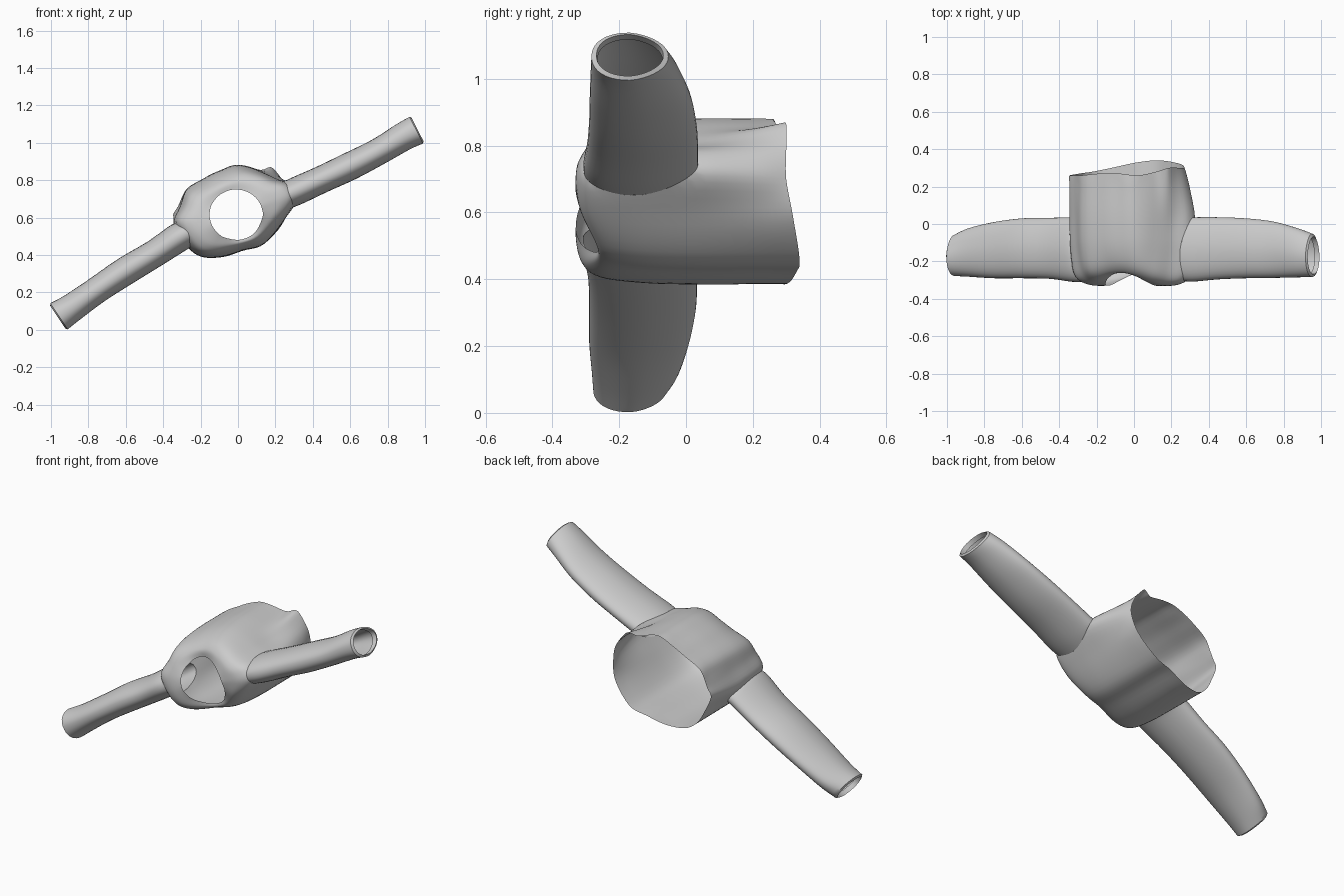
import bpy, bmesh, math
from mathutils import Vector
from mathutils.bvhtree import BVHTree

if "Cube" in bpy.data.objects:
    bpy.data.objects.remove(bpy.data.objects["Cube"])


def spline(p, t, closed):
    """Catmull-Rom point at parameter t through list p."""
    n = len(p)
    i = int(math.floor(t))
    f = t - i
    if not closed and i >= n - 1:
        i, f = n - 2, 1.0
    def at(k):
        return p[k % n] if closed else p[max(0, min(n - 1, k))]
    a, b, c, d = at(i - 1), at(i), at(i + 1), at(i + 2)
    return 0.5 * (2 * b + (c - a) * f + (2 * a - 5 * b + 4 * c - d) * f * f
                  + (3 * b - a - 3 * c + d) * f ** 3)


def loft_mesh(rings, skip=None):
    """Open tube through closed rings; skip(centre) drops faces."""
    bm = bmesh.new()
    vs = [[bm.verts.new(p) for p in r] for r in rings]
    n = len(rings[0])
    for a, b in zip(vs, vs[1:]):
        for k in range(n):
            q = (a[k], a[(k + 1) % n], b[(k + 1) % n], b[k])
            c = sum((v.co for v in q), Vector()) / 4
            if not (skip and skip(c)):
                bm.faces.new(q)
    bmesh.ops.delete(bm, geom=[v for v in bm.verts if not v.link_faces], context='VERTS')
    bmesh.ops.recalc_face_normals(bm, faces=bm.faces)
    return bm


def add(name, bm):
    me = bpy.data.meshes.new(name)
    bm.to_mesh(me)
    bm.free()
    ob = bpy.data.objects.new(name, me)
    bpy.context.collection.objects.link(ob)
    bpy.ops.object.select_all(action='DESELECT')
    ob.select_set(True)
    bpy.context.view_layer.objects.active = ob
    bpy.ops.object.shade_smooth_by_angle(angle=math.radians(40))


def refine(rings, along):
    """Interpolate extra rings between the given ones."""
    steps = (len(rings) - 1) * along
    cols = list(zip(*rings))
    return [[spline(c, s / along, False) for c in cols] for s in range(steps + 1)]


# torso outlines (x, z), counter-clockwise from the right armpit
body = [(.325, .71), (.29, .78), (.20, .81), (.12, .85), (.02, .88), (-.08, .86),
        (-.18, .81), (-.28, .745), (-.31, .66), (-.345, .57), (-.29, .475), (-.22, .40),
        (-.12, .385), (.02, .42), (.14, .46), (.25, .59)]
hem = list(body)
hem[0], hem[1], hem[2], hem[3] = (.27, .70), (.25, .78), (.185, .865), (.12, .855)
hem[8], hem[9] = (-.32, .66), (-.345, .60)
hem_y = [.30, .30, .30, .28, .26, .27, .27, .26, .26, .26, .27, .28, .30, .33, .34, .32]
neck_c = Vector((-.01, 0, .615))
tilt = math.radians(24)


def body_ring(s, y):
    """Body outline shrunk by s towards the neckline, shoulders pulled forward."""
    out = []
    for x, z in body:
        p = Vector((x, 0, z))
        d = p - neck_c
        a = math.atan2(d.z, d.x)
        side = math.cos(a - tilt) ** 2
        q = neck_c + Vector((.142 * math.cos(a), 0, .135 * math.sin(a)))
        r = p.lerp(q, s * (1 - side) + s * s * side)
        r.y = y - .07 * min(1, s * 3) * side
        out.append(r)
    return out


hem_ring = [Vector((x, y, z)) for (x, z), y in zip(hem, hem_y)]
near_hem = [h.lerp(b, .45) for h, b in zip(hem_ring, body_ring(0, .08))]
torso = [hem_ring, near_hem, body_ring(0, .03), body_ring(.10, -.11),
         body_ring(.34, -.205), body_ring(.67, -.255), body_ring(1, -.26)]
torso = refine([[spline(r, k / 5, True) for k in range(80)] for r in torso], 6)
# soft lengthwise folds fading out at hem and neck
for i, ring in enumerate(torso):
    fade = max(0, min((i + 4) / 10, 1 - i / 24))
    for k, p in enumerate(ring):
        w = math.sin(k * 2 * math.pi / 10 + i * .05) + .7 * math.sin(k * 2 * math.pi / 5.714 + 2)
        d = Vector((p.x, 0, p.z)) - neck_c
        p += d.normalized() * .003 * w * fade

# sleeve sections: x, z, centre y, half depth, half thickness
right = [(.25, .715, -.14, .17, .082), (.33, .75, -.135, .172, .075),
         (.45, .805, -.13, .166, .073), (.60, .875, -.13, .16, .075),
         (.75, .952, -.138, .15, .072), (.88, 1.03, -.155, .13, .076),
         (.953, 1.067, -.168, .115, .08)]
left = [(-.25, .53, -.14, .17, .085), (-.33, .485, -.137, .172, .078),
        (-.45, .405, -.13, .163, .074), (-.60, .315, -.13, .16, .076),
        (-.75, .215, -.14, .15, .072), (-.88, .123, -.152, .13, .076),
        (-.957, .072, -.168, .11, .084)]


def axis(rows):
    return Vector((rows[1][0] - rows[0][0], 0, rows[1][1] - rows[0][1])).normalized()


def arm_hole(c):
    """Faces of the torso hidden behind a sleeve root."""
    rows = right if c.x > 0 else left
    x, z, y, ry, rt = rows[1]
    a = axis(rows)
    d = (c - Vector((x, c.y, z))).dot(Vector((-a.z, 0, a.x)))
    return abs(c.x) > .16 and ((c.y - y) / ry) ** 2 + (d / rt) ** 2 < .95


whole = loft_mesh(torso)
surface = BVHTree.FromBMesh(whole)
whole.free()
seams = []


def sleeve(name, rows):
    rings = []
    for i, (x, z, y, ry, rt) in enumerate(rows):
        a, b = rows[max(0, i - 1)], rows[min(len(rows) - 1, i + 1)]
        t = Vector((b[0] - a[0], 0, b[1] - a[1])).normalized()
        up = Vector((0, 0, 1)) - t * t.z
        up.normalize()
        ring = []
        for k in range(40):
            u = 2 * math.pi * k / 40
            c, s = math.cos(u), math.sin(u)
            # slightly boxy section, slimmer towards the hem side
            ring.append(Vector((x, y, z))
                        + Vector((0, ry, 0)) * math.copysign(abs(c) ** .9, c)
                        + up * rt * (1 - .2 * max(0, c)) * math.copysign(abs(s) ** .9, s))
        rings.append(ring)
    # armhole seam: drop the root ring onto the torso
    a = axis(rows)
    seam = []
    for p, q in zip(rings[0], rings[1]):
        hit = surface.ray_cast(q + a * .12, -a, .32)[0]
        if hit is None:
            hit = surface.find_nearest(p)[0]
        seam.append(hit)
    seam = [(seam[k - 1] + 2 * seam[k] + seam[(k + 1) % 40]) / 4 for k in range(40)]
    seams.extend(spline(seam, k / 5, True) for k in range(200))
    rings = [seam] + [[q if (q - p).dot(a) > .015 else p + a * .015
                       for p, q in zip(seam, rings[1])]] + rings[2:]
    out = refine(rings, 4)
    # turned-in cuff
    mid = sum(out[-1], Vector()) / 40
    out.append([mid + (p - mid) * .87 + t * .008 for p in out[-1]])
    out.append([mid + (p - mid) * .84 - t * .02 for p in out[-2]])
    add(name, loft_mesh(out))


sleeve("right_sleeve", right)
sleeve("left_sleeve", left)

# torso with its armhole edges drawn onto the sleeve seams
bm = loft_mesh(torso, arm_hole)
for v in bm.verts:
    if v.is_boundary and abs(v.co.x) > .16 and v.co.y < .1:
        near = min(seams, key=lambda s: (s - v.co).length_squared)
        if (near - v.co).length < .06:
            v.co = near
add("torso", bm)
